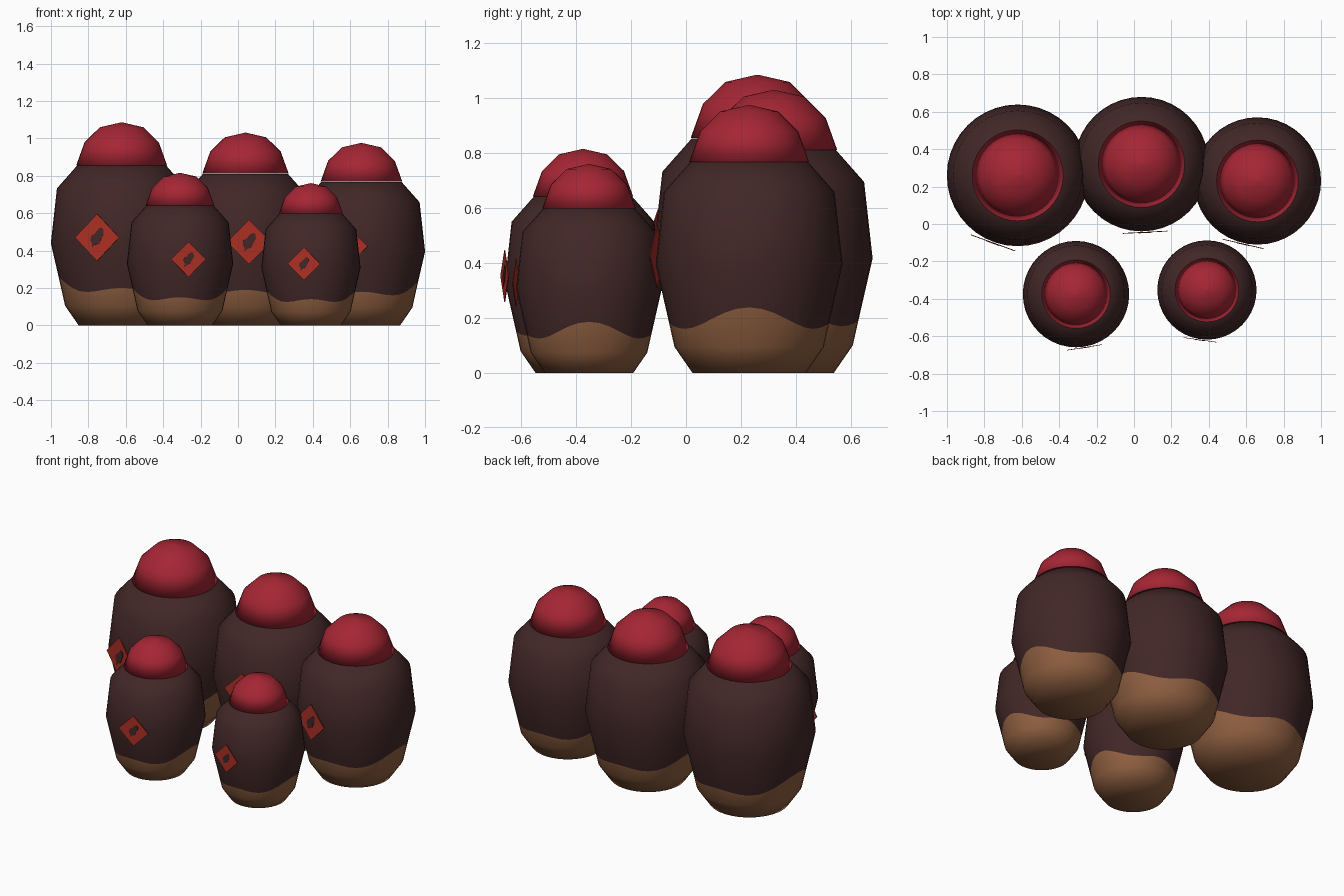
import bpy
import bmesh
from math import sin, cos, pi, radians
from mathutils import Matrix

cube = bpy.data.objects.get("Cube")
if cube:
    bpy.data.objects.remove(cube, do_unlink=True)

SIDES = 40


def material(name, rgb):
    mat = bpy.data.materials.new(name)
    mat.use_nodes = True
    mat.diffuse_color = (*rgb, 1)
    mat.node_tree.nodes["Principled BSDF"].inputs["Base Color"].default_value = (*rgb, 1)
    return mat


dark = material("dark brown", (0.054, 0.020, 0.020))
tan = material("tan", (0.275, 0.115, 0.052))
crimson = material("crimson", (0.376, 0.019, 0.034))
orange_red = material("orange red", (0.413, 0.029, 0.018))


def finish(bm, name, mats, matrix, smooth):
    bmesh.ops.recalc_face_normals(bm, faces=bm.faces)
    for face in bm.faces:
        face.smooth = smooth
    mesh = bpy.data.meshes.new(name)
    bm.to_mesh(mesh)
    bm.free()
    for mat in mats:
        mesh.materials.append(mat)
    obj = bpy.data.objects.new(name, mesh)
    obj.matrix_world = matrix
    bpy.context.collection.objects.link(obj)


def lathe(name, rings, mats, matrix, split=0):
    """Turn rings (functions of angle giving radius and height); bands below split use the second material."""
    bm = bmesh.new()
    loops = []
    for ring in rings:
        loop = []
        for i in range(SIDES):
            a = 2 * pi * i / SIDES
            r, z = ring(a)
            loop.append(bm.verts.new((r * cos(a), r * sin(a), z)))
        loops.append(loop)
    for band, (low, high) in enumerate(zip(loops, loops[1:])):
        for i in range(SIDES):
            j = (i + 1) % SIDES
            face = bm.faces.new((low[i], low[j], high[j], high[i]))
            face.material_index = int(band < split)
    bottom = bm.faces.new(loops[0][::-1])
    bottom.material_index = int(split > 0)
    bm.faces.new(loops[-1])
    finish(bm, name, mats, matrix, True)


def plate(name, outline, mat, distance, thickness, matrix):
    """Thin upright plate facing the front."""
    bm = bmesh.new()
    face = bm.faces.new([bm.verts.new((x, -distance, z)) for x, z in outline])
    out = bmesh.ops.extrude_face_region(bm, geom=[face])
    verts = [v for v in out["geom"] if isinstance(v, bmesh.types.BMVert)]
    bmesh.ops.translate(bm, verts=verts, vec=(0, -thickness, 0))
    finish(bm, name, [mat], matrix, False)


def fixed(r, z):
    return lambda a: (r, z)


def wavy(a):
    # wavy colour edge lying on the lower body wall
    z = 0.192 + 0.03 * cos(2 * a) + 0.0226 * cos(4 * a)
    return 0.279 + (z - 0.097) / (0.405 - 0.097) * (0.348 - 0.279), z


body = [fixed(0.212, 0), fixed(0.279, 0.097), wavy, fixed(0.349, 0.405),
        fixed(0.319, 0.675), fixed(0.22, 0.787)]
dome = [fixed(0.224, 0.788), fixed(0.183, 0.902), fixed(0.108, 0.976), fixed(0.004, 1.0)]

LABEL_Z = 0.433
diamond = [(0.116 * cos(k * pi / 2), LABEL_Z + 0.116 * sin(k * pi / 2)) for k in range(4)]
spot = [(x, LABEL_Z + z) for x, z in (
    (-0.026, -0.05), (-0.008, -0.035), (0.012, -0.03), (0.022, -0.005), (0.035, 0.015),
    (0.034, 0.04), (0.018, 0.048), (0.002, 0.035), (-0.012, 0.018), (-0.03, 0.008),
    (-0.034, -0.015), (-0.024, -0.03))]

# name, x, y, height, label turn in degrees
jars = [
    ("left_tall", 0.66, 0.23, 0.975, -13),
    ("middle_tall", 0.04, 0.32, 1.03, 3),
    ("right_tall", -0.622, 0.26, 1.085, -20),
    ("left_short", 0.39, -0.353, 0.76, -8),
    ("right_short", -0.31, -0.375, 0.815, 9),
]

for name, x, y, height, turn in jars:
    place = Matrix.Translation((x, y, 0)) @ Matrix.Scale(height, 4)
    turned = place @ Matrix.Rotation(radians(turn), 4, "Z")
    lathe(name + "_jar_body", body, [dark, tan], place, split=2)
    lathe(name + "_jar_cap", dome, [crimson], place)
    plate(name + "_jar_label", diamond, orange_red, 0.352, 0.004, turned)
    plate(name + "_jar_label_spot", spot, dark, 0.355, 0.003, turned)
